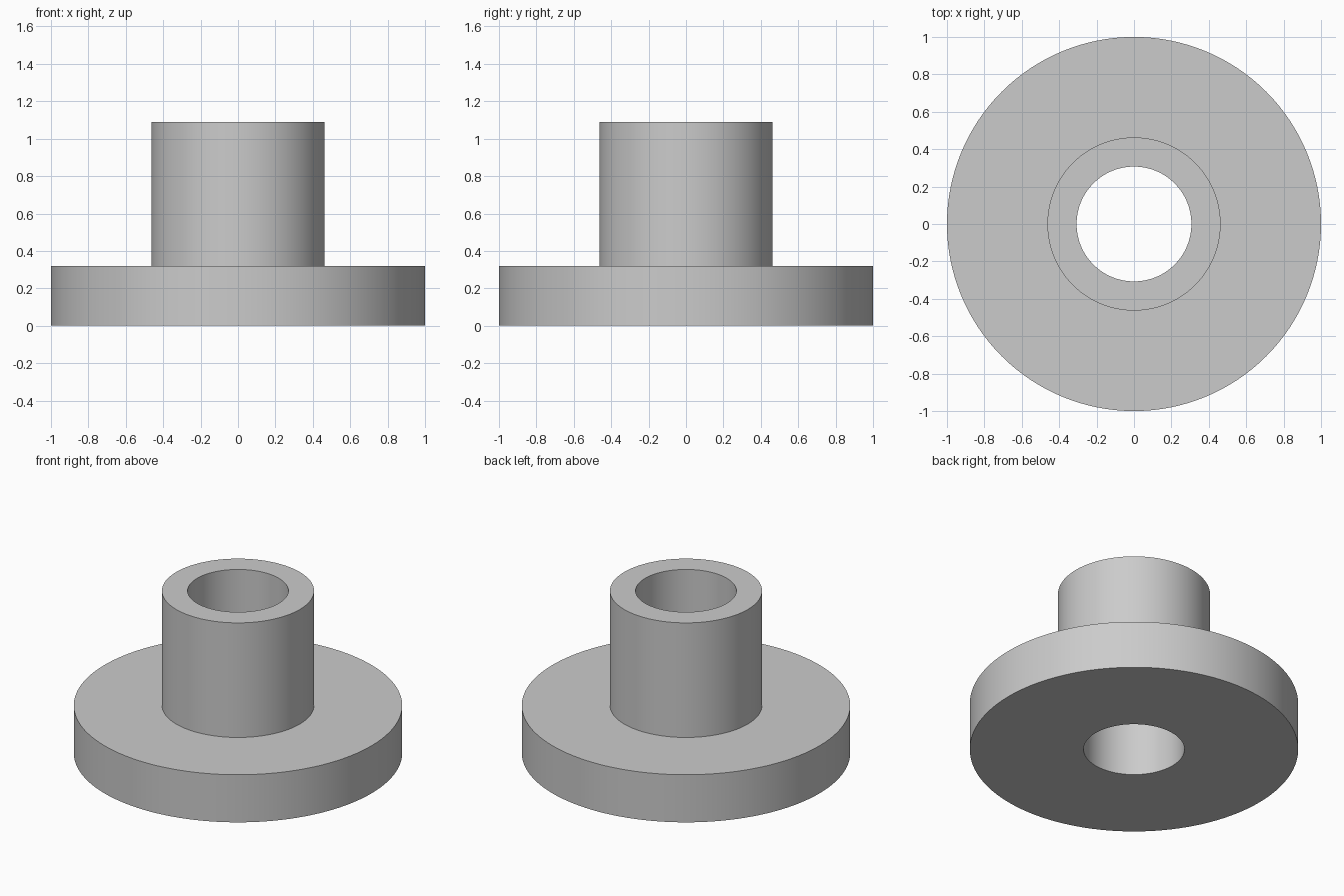
import bpy
import bmesh
import math

cube = bpy.data.objects.get("Cube")
if cube:
    bpy.data.objects.remove(cube, do_unlink=True)

SEGMENTS = 128
FLANGE_RADIUS, FLANGE_HEIGHT = 1.0, 0.32
SLEEVE_RADIUS, TOTAL_HEIGHT = 0.463, 1.09
BORE_RADIUS = 0.307

# Plain grey finish
grey = bpy.data.materials.new("plain_grey")
grey.use_nodes = True
colour = (0.6, 0.6, 0.6, 1)
grey.diffuse_color = colour
grey.node_tree.nodes["Principled BSDF"].inputs["Base Color"].default_value = colour


def lathe(name, profile, material):
    """Revolve a closed (radius, height) profile around the z axis."""
    bm = bmesh.new()
    rings = []
    for i in range(SEGMENTS):
        a = math.tau * i / SEGMENTS
        rings.append([bm.verts.new((r * math.cos(a), r * math.sin(a), z))
                      for r, z in profile])
    for i, ring in enumerate(rings):
        following = rings[(i + 1) % SEGMENTS]
        for j in range(len(profile)):
            k = (j + 1) % len(profile)
            bm.faces.new((ring[j], following[j], following[k], ring[k]))
    bmesh.ops.recalc_face_normals(bm, faces=bm.faces)
    mesh = bpy.data.meshes.new(name)
    bm.to_mesh(mesh)
    bm.free()
    mesh.materials.append(material)
    obj = bpy.data.objects.new(name, mesh)
    bpy.context.collection.objects.link(obj)
    return obj


# Flanged bushing: wide flange, narrow sleeve and a through bore
bushing = lathe("flanged_bushing", [
    (BORE_RADIUS, 0),
    (FLANGE_RADIUS, 0),
    (FLANGE_RADIUS, FLANGE_HEIGHT),
    (SLEEVE_RADIUS, FLANGE_HEIGHT),
    (SLEEVE_RADIUS, TOTAL_HEIGHT),
    (BORE_RADIUS, TOTAL_HEIGHT),
], grey)

# Smooth round walls with crisp rims
bpy.ops.object.select_all(action="DESELECT")
bushing.select_set(True)
bpy.context.view_layer.objects.active = bushing
bpy.ops.object.shade_smooth_by_angle(angle=math.radians(30))
